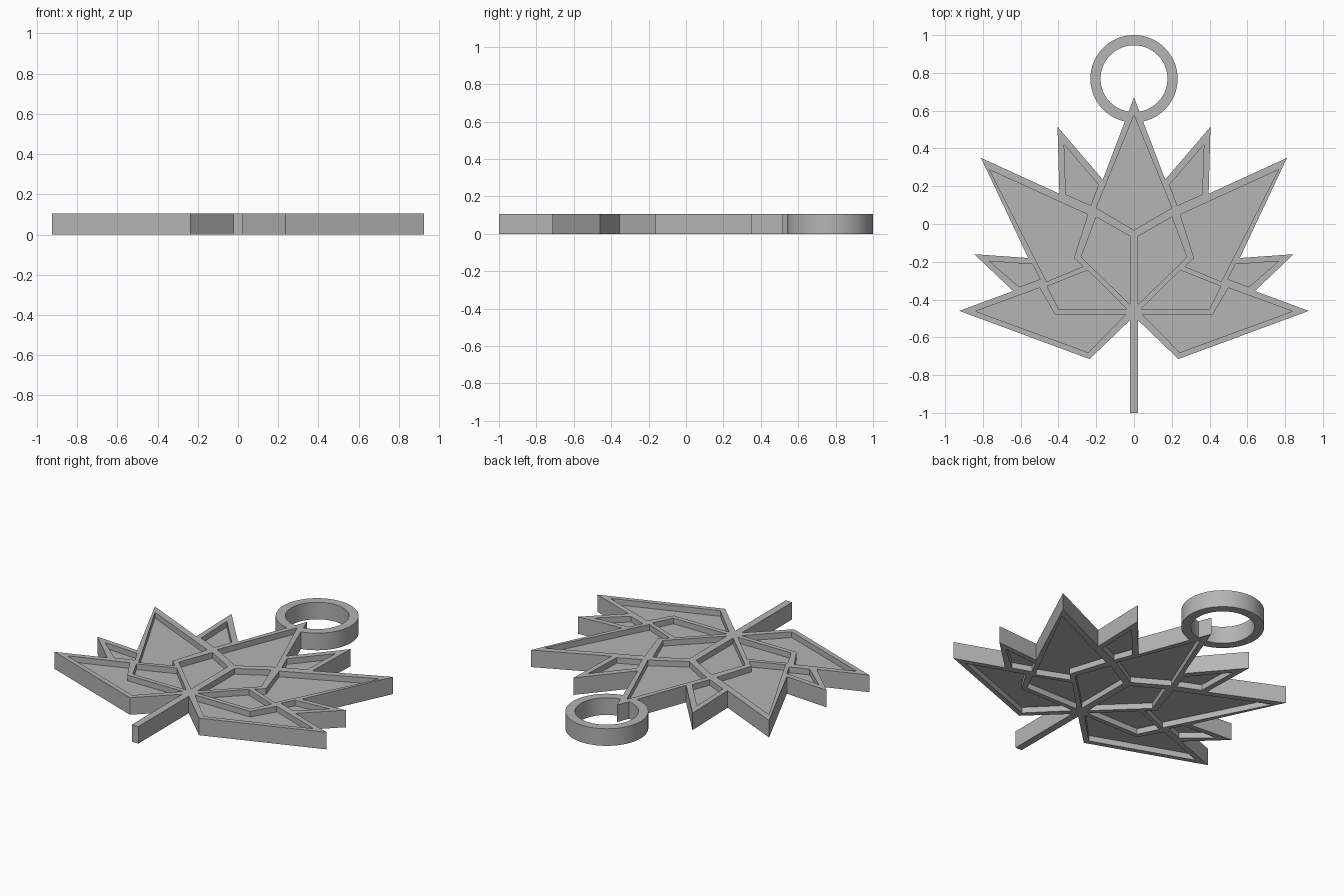
import bpy
import bmesh
import math

HEIGHT = 0.105
WEB_LOW, WEB_HIGH = 0.035, 0.07   # thin web left between the recesses

if "Cube" in bpy.data.objects:
    bpy.data.objects.remove(bpy.data.objects["Cube"], do_unlink=True)

grey = bpy.data.materials.new("plain grey")
grey.use_nodes = True
grey.diffuse_color = (0.46, 0.46, 0.46, 1)
grey.node_tree.nodes["Principled BSDF"].inputs["Base Color"].default_value = (0.46, 0.46, 0.46, 1)


def mirrored(points):
    return [(-x, y) for x, y in reversed(points)]


def add_prism(bm, points, low, high):
    bottom = [bm.verts.new((x, y, low)) for x, y in points]
    top = [bm.verts.new((x, y, high)) for x, y in points]
    bm.faces.new(bottom[::-1])
    bm.faces.new(top)
    for i in range(len(points)):
        j = (i + 1) % len(points)
        bm.faces.new((bottom[i], bottom[j], top[j], top[i]))


def make_object(name, bm):
    bmesh.ops.recalc_face_normals(bm, faces=bm.faces[:])
    mesh = bpy.data.meshes.new(name)
    bm.to_mesh(mesh)
    bm.free()
    mesh.materials.append(grey)
    obj = bpy.data.objects.new(name, mesh)
    bpy.context.collection.objects.link(obj)
    return obj


def apply_boolean(target, tool, operation):
    mod = target.modifiers.new(operation.title(), 'BOOLEAN')
    mod.operation = operation
    mod.solver = 'EXACT'
    mod.object = tool
    bpy.context.view_layer.objects.active = target
    bpy.ops.object.modifier_apply(modifier=mod.name)
    bpy.data.objects.remove(tool, do_unlink=True)


# Leaf body with its stem: half the outline, mirrored
half_outline = [
    (0.022, -1.0), (0.022, -0.51), (0.235, -0.715), (0.925, -0.46),
    (0.64, -0.355), (0.845, -0.16), (0.56, -0.18), (0.81, 0.35),
    (0.395, 0.16), (0.405, 0.515), (0.165, 0.235)]
bm = bmesh.new()
add_prism(bm, half_outline + [(0, 0.67)] + mirrored(half_outline), 0, HEIGHT)
leaf = make_object("leaf_pendant", bm)

# Hanging ring
bm = bmesh.new()
SEGMENTS = 96
rows = []
for i in range(SEGMENTS):
    a = math.tau * i / SEGMENTS
    rows.append([bm.verts.new((r * math.sin(a), 0.769 + r * math.cos(a), z))
                 for r, z in ((0.231, 0), (0.231, HEIGHT), (0.177, HEIGHT), (0.177, 0))])
for i in range(SEGMENTS):
    here, there = rows[i], rows[(i + 1) % SEGMENTS]
    for k in range(4):
        n = (k + 1) % 4
        bm.faces.new((here[k], here[n], there[n], there[k]))
ring = make_object("hanging_ring", bm)
apply_boolean(leaf, ring, 'UNION')

# Recessed panels between the veins, on both faces
top_lobe = [(0, 0.575), (-0.2, 0.085), (0, -0.032), (0.2, 0.085)]
side_panels = [
    # small upper lobe
    [(0.37, 0.42), (0.188, 0.208), (0.229, 0.098), (0.361, 0.157)],
    # large side lobe
    [(0.765, 0.287), (0.245, 0.05), (0.318, -0.18), (0.27, -0.225), (0.462, -0.305)],
    # small lower lobe
    [(0.765, -0.197), (0.537, -0.213), (0.497, -0.292), (0.608, -0.333)],
    # low outer lobe
    [(0.838, -0.462), (0.5, -0.338), (0.418, -0.478), (0.042, -0.478), (0.243, -0.68)],
    # lower middle
    [(0.245, -0.245), (0.46, -0.33), (0.4, -0.45), (0.038, -0.45)],
    # centre
    [(0.022, -0.065), (0.2, 0.037), (0.28, -0.175), (0.022, -0.425)],
]
panels = [top_lobe] + side_panels + [mirrored(p) for p in side_panels]
for low, high in ((WEB_HIGH, HEIGHT + 0.1), (-0.1, WEB_LOW)):
    bm = bmesh.new()
    for panel in panels:
        add_prism(bm, panel, low, high)
    cutter = make_object("recess_cutter", bm)
    cutter.hide_render = True
    apply_boolean(leaf, cutter, 'DIFFERENCE')

# Smooth the ring, keep the cut edges crisp
bpy.ops.object.select_all(action='DESELECT')
leaf.select_set(True)
bpy.context.view_layer.objects.active = leaf
bpy.ops.object.shade_smooth_by_angle(angle=math.radians(20))
